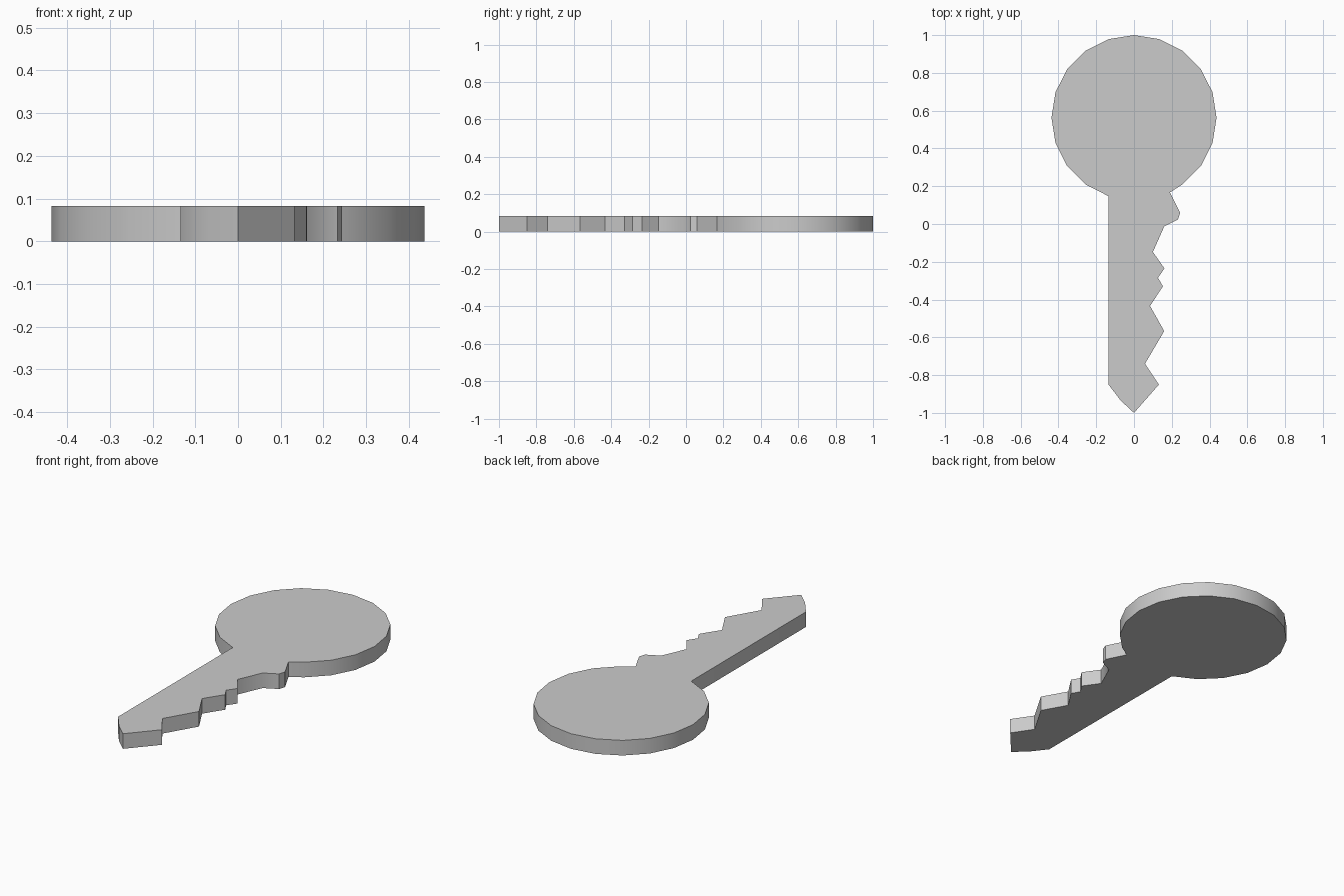
import bpy, bmesh
from math import cos, sin, radians

if "Cube" in bpy.data.objects:
    bpy.data.objects.remove(bpy.data.objects["Cube"])

THICKNESS = 0.083
BOW_RADIUS, BOW_Y = 0.437, 0.563

# Round bow: part of a 20-sided circle, open where the blade joins
bow = [(BOW_RADIUS * cos(radians(a)), BOW_Y + BOW_RADIUS * sin(radians(a)))
       for a in range(-54, 253, 18)]

# Straight back of the blade, down to the tip
back = [(-0.135, -0.85), (-0.07, -0.935), (0.0, -1.0)]

# Cut teeth, from the tip up to the shoulder under the bow
teeth = [(0.132, -0.85), (0.058, -0.74), (0.16, -0.567), (0.085, -0.434),
         (0.153, -0.33), (0.127, -0.285), (0.161, -0.235), (0.10, -0.148),
         (0.16, -0.013), (0.233, 0.024), (0.244, 0.06), (0.19, 0.167)]

# Extrude the whole outline into a flat plate
bm = bmesh.new()
face = bm.faces.new([bm.verts.new((x, y, 0)) for x, y in bow + back + teeth])
top = bmesh.ops.extrude_face_region(bm, geom=[face], use_keep_orig=True)["geom"]
bmesh.ops.translate(bm, vec=(0, 0, THICKNESS),
                    verts=[g for g in top if isinstance(g, bmesh.types.BMVert)])
bmesh.ops.recalc_face_normals(bm, faces=bm.faces)
mesh = bpy.data.meshes.new("key")
bm.to_mesh(mesh)
bm.free()
key = bpy.data.objects.new("key", mesh)
bpy.context.collection.objects.link(key)

# Smooth the rounded rim, keep the corners sharp
bpy.context.view_layer.objects.active = key
key.select_set(True)
bpy.ops.object.shade_smooth_by_angle(angle=radians(40))
